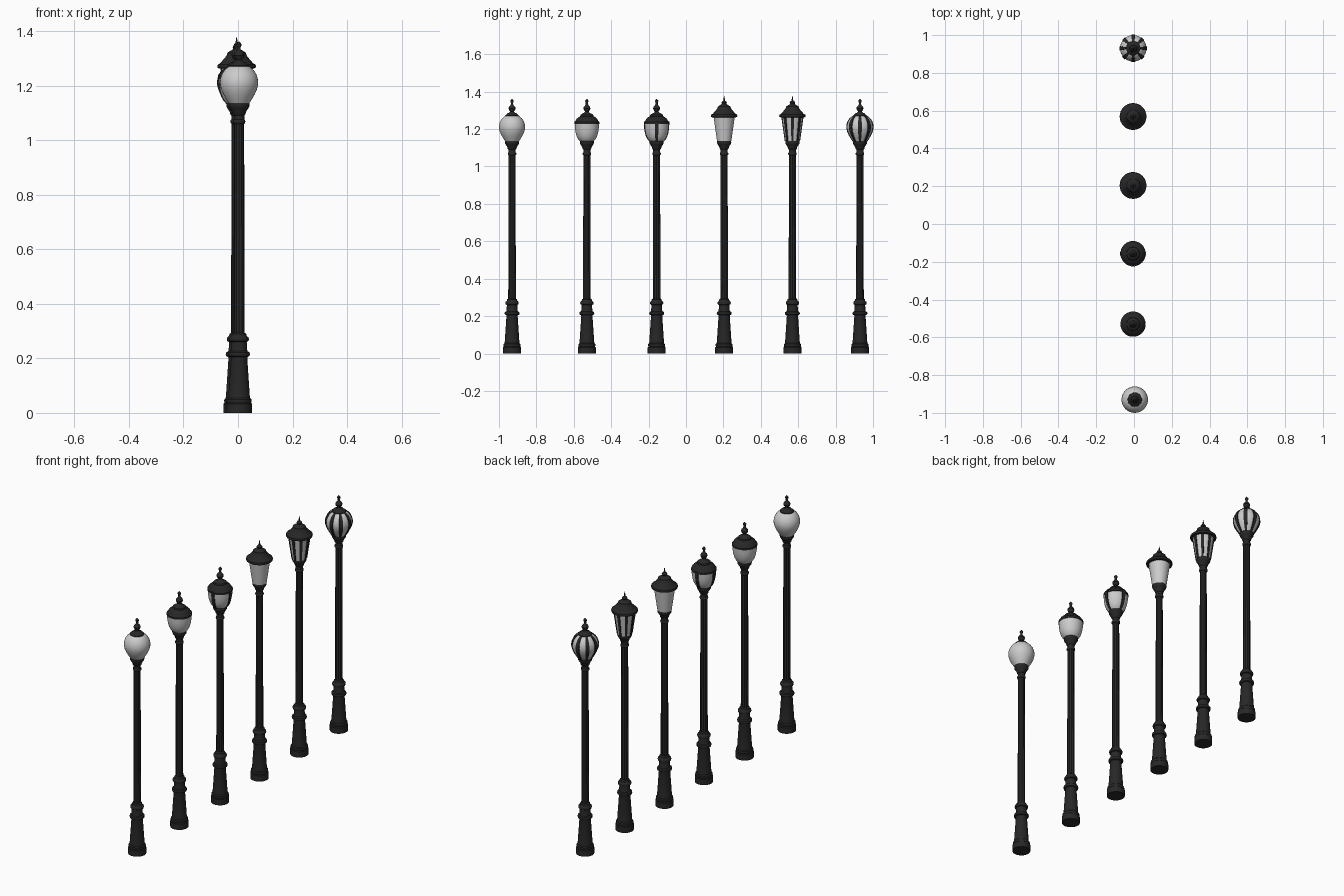
import bpy, bmesh
from math import sin, cos, pi

if "Cube" in bpy.data.objects:
    bpy.data.objects.remove(bpy.data.objects["Cube"])


def material(name, c):
    m = bpy.data.materials.new(name)
    m.diffuse_color = (c, c, c, 1)
    m.use_nodes = True
    m.node_tree.nodes["Principled BSDF"].inputs["Base Color"].default_value = m.diffuse_color
    return m


IRON = material("black_iron", 0.02)
GLASS = material("frosted_glass", 0.75)


def finish(bm, name, mat, loc, angle=35):
    bmesh.ops.recalc_face_normals(bm, faces=bm.faces)
    me = bpy.data.meshes.new(name)
    bm.to_mesh(me)
    bm.free()
    ob = bpy.data.objects.new(name, me)
    bpy.context.collection.objects.link(ob)
    ob.location = loc
    me.materials.append(mat)
    bpy.ops.object.select_all(action='DESELECT')
    ob.select_set(True)
    bpy.context.view_layer.objects.active = ob
    bpy.ops.object.shade_smooth_by_angle(angle=angle * pi / 180)


def lathe(name, profile, mat, loc, seg=32, flute=0.0):
    """Revolve (radius, z) points; flute pulls every other side inwards."""
    bm = bmesh.new()
    rings = []
    for r, z in profile:
        ring = []
        for i in range(seg):
            k = r * (1 - flute * (i % 2))
            a = 2 * pi * i / seg
            ring.append(bm.verts.new((k * cos(a), k * sin(a), z)))
        rings.append(ring)
    for a, b in zip(rings, rings[1:]):
        for i in range(seg):
            j = (i + 1) % seg
            bm.faces.new((a[i], a[j], b[j], b[i]))
    bm.faces.new(rings[0])
    bm.faces.new(rings[-1])
    finish(bm, name, mat, loc)


def ribs(name, profile, count, loc, width=0.2, depth=0.003):
    """Bars that follow the glass profile, repeated around the lamp."""
    bm = bmesh.new()
    for n in range(count):
        t = 2 * pi * n / count
        rings = []
        for r, z in profile:
            w = r * width
            rings.append([bm.verts.new((x * cos(t) - y * sin(t), x * sin(t) + y * cos(t), z))
                          for x, y in ((r - 0.004, -w), (r + depth, -w),
                                       (r + depth, w), (r - 0.004, w))])
        for a, b in zip(rings, rings[1:]):
            for i in range(4):
                j = (i + 1) % 4
                bm.faces.new((a[i], a[j], b[j], b[i]))
        bm.faces.new(rings[0])
        bm.faces.new(rings[-1])
    finish(bm, name, IRON, loc)


BASE = [(.048, 0), (.048, .033), (.044, .037), (.046, .043), (.045, .05), (.04, .055),
        (.039, .065), (.030, .2), (.031, .205), (.038, .208), (.040, .215), (.038, .222),
        (.031, .226), (.029, .235), (.028, .26), (.034, .263), (.036, .27), (.034, .277),
        (.028, .282), (.026, .29), (.019, .295)]
SHAFT = [(.0205, .28), (.0185, 1.075)]
COLLAR = [(.019, 1.06), (.022, 1.063), (.023, 1.068), (.022, 1.073), (.019, 1.076),
          (.019, 1.09), (.023, 1.094), (.026, 1.105), (.034, 1.117), (.037, 1.122),
          (.038, 1.13), (.036, 1.14)]

# Glass shapes
GLOBE = [(.036, 1.133), (.047, 1.15), (.057, 1.167), (.065, 1.185), (.069, 1.2),
         (.070, 1.213), (.068, 1.228), (.063, 1.242), (.054, 1.256), (.042, 1.267),
         (.030, 1.273)]
BOWL = [(.035, 1.133), (.046, 1.145), (.054, 1.16), (.060, 1.18), (.064, 1.205), (.065, 1.24)]
CONE = [(.038, 1.135), (.057, 1.268)]

# Tops
FINIAL = [(.014, 1.288), (.010, 1.294), (.016, 1.302), (.019, 1.311), (.016, 1.32),
          (.009, 1.327), (.006, 1.333), (.006, 1.341), (.009, 1.347), (.009, 1.352),
          (.004, 1.358), (.001, 1.362)]
SMALL_CAP = [(.035, 1.262), (.038, 1.267), (.037, 1.273), (.030, 1.277), (.025, 1.284)] + FINIAL
DOME_CAP = [(.063, 1.226), (.067, 1.228), (.067, 1.238), (.061, 1.243), (.056, 1.254),
            (.044, 1.264), (.036, 1.268), (.034, 1.276), (.024, 1.283)] + FINIAL
ROOF_CAP = [(.056, 1.262), (.069, 1.264), (.071, 1.27), (.069, 1.277), (.060, 1.282),
            (.051, 1.293), (.041, 1.304), (.036, 1.312), (.034, 1.32), (.022, 1.328),
            (.012, 1.334), (.015, 1.341), (.011, 1.348), (.005, 1.352), (.0035, 1.362),
            (.0008, 1.378)]

# Six lamps: x, y, glass profile, cap profile, rib count
LAMPS = [(.004, -.93, GLOBE, SMALL_CAP, 0),
         (-.005, -.53, BOWL, DOME_CAP, 0),
         (-.005, -.157, BOWL, DOME_CAP, 4),
         (-.005, .204, CONE, ROOF_CAP, 0),
         (-.005, .569, CONE, ROOF_CAP, 8),
         (-.004, .93, GLOBE, SMALL_CAP, 8)]

for n, (x, y, glass, cap, count) in enumerate(LAMPS, 1):
    loc = (x, y, 0)
    lathe(f"post_base_{n}", BASE, IRON, loc)
    lathe(f"post_shaft_{n}", SHAFT, IRON, loc, 24, 0.1)
    lathe(f"post_collar_{n}", COLLAR, IRON, loc)
    lathe(f"lamp_glass_{n}", glass, GLASS, loc)
    lathe(f"lamp_cap_{n}", cap, IRON, loc)
    if count:
        ribs(f"lamp_ribs_{n}", glass, count, loc, 0.15)
